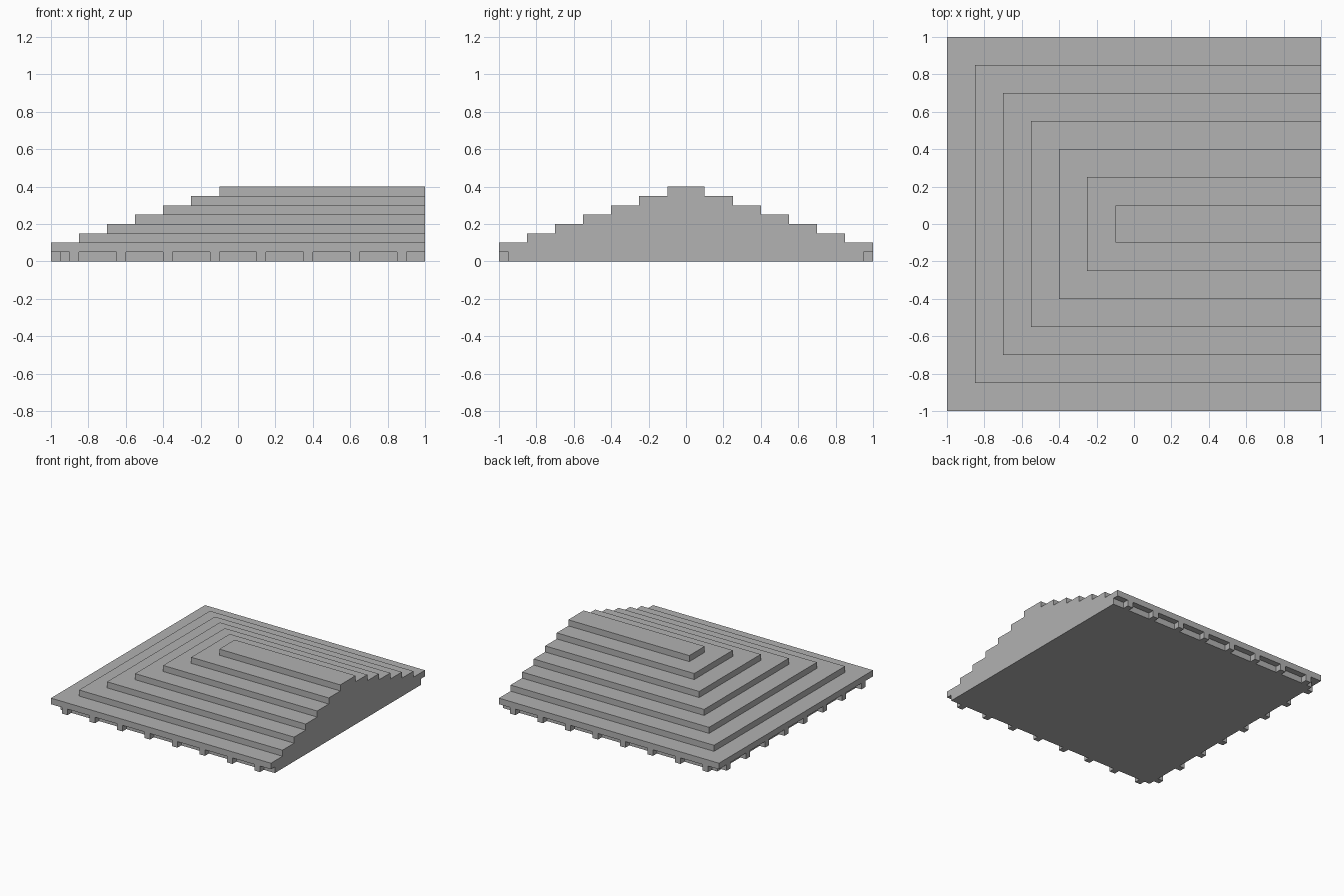
import bpy
import bmesh
from mathutils import Matrix, Vector

cube = bpy.data.objects.get("Cube")
if cube:
    bpy.data.objects.remove(cube, do_unlink=True)

STEP = 0.05      # height of every layer
TREAD = 0.15     # depth of every roof step
LAYERS = 7
WALL = 0.95      # half width of the recessed base
END = 1.0        # flat gable end

grey = bpy.data.materials.new("stone_grey")
grey.use_nodes = True
colour = (0.445, 0.445, 0.445, 1)
grey.diffuse_color = colour
bsdf = grey.node_tree.nodes["Principled BSDF"]
bsdf.inputs["Base Color"].default_value = colour
bsdf.inputs["Roughness"].default_value = 0.8


def finish(bm, name):
    bmesh.ops.recalc_face_normals(bm, faces=bm.faces)
    mesh = bpy.data.meshes.new(name)
    bm.to_mesh(mesh)
    bm.free()
    mesh.materials.append(grey)
    obj = bpy.data.objects.new(name, mesh)
    bpy.context.collection.objects.link(obj)


# Stepped roof: one closed shell, hipped on the -x end and cut flat at +x
profile = [(WALL, 0), (WALL, STEP)]
for i in range(LAYERS):
    half = 1 - i * TREAD
    profile += [(half, (i + 1) * STEP), (half, (i + 2) * STEP)]

bm = bmesh.new()
rings = [[bm.verts.new(p) for p in ((END, -h, z), (-h, -h, z), (-h, h, z), (END, h, z))]
         for h, z in profile]
for low, high in zip(rings, rings[1:]):
    for k in range(3):
        bm.faces.new((low[k], low[k + 1], high[k + 1], high[k]))
bm.faces.new(rings[0])
bm.faces.new(rings[-1])
bm.faces.new([r[0] for r in rings] + [r[3] for r in reversed(rings)])
finish(bm, "stepped_roof")


# Small square brackets under the eaves on the three stepped sides
def add_brackets(name, angle):
    bm = bmesh.new()
    turn = Matrix.Rotation(angle, 4, "Z")
    size = Matrix.Diagonal((STEP, STEP, STEP, 1))
    for i in range(8):
        spot = Vector((-0.875 + i * 0.25, -0.975, STEP / 2))
        bmesh.ops.create_cube(bm, size=1, matrix=turn @ Matrix.Translation(spot) @ size)
    finish(bm, name)


HALF_TURN = 3.14159265
add_brackets("front_brackets", 0)
add_brackets("back_brackets", HALF_TURN)
add_brackets("side_brackets", -HALF_TURN / 2)
